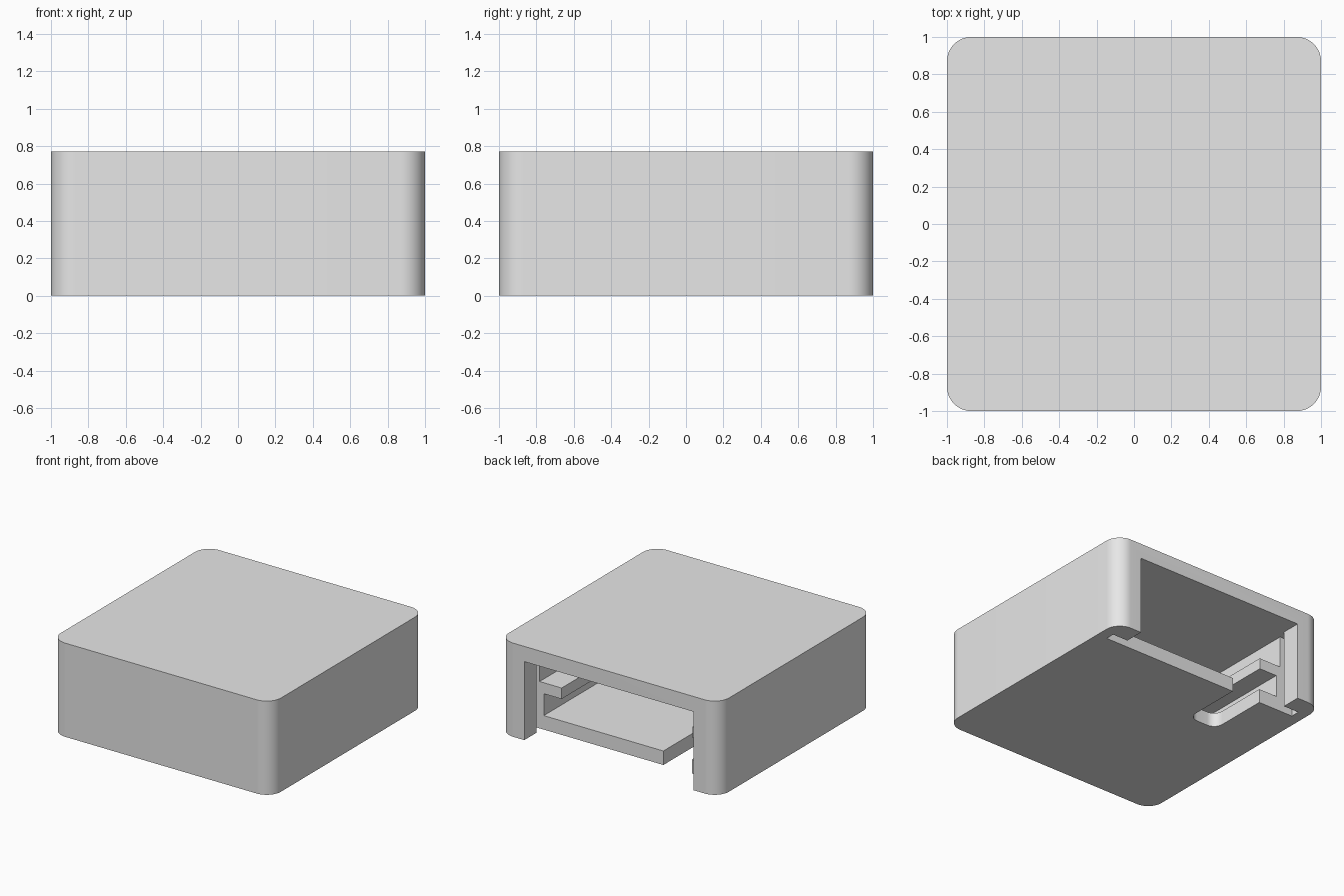
import bpy
import bmesh

old = bpy.data.objects.get("Cube")
if old:
    bpy.data.objects.remove(old)

HEIGHT = 0.77
DOOR_TOP = 0.645    # underside of the roof
FRONT = -0.8        # inner face of the front wall
SHELL_END = 0.765   # where the panel groove begins

# Single grey material
grey = bpy.data.materials.new("light_grey")
grey.use_nodes = True
grey.diffuse_color = (0.8, 0.8, 0.8, 1)
grey.node_tree.nodes["Principled BSDF"].inputs["Base Color"].default_value = (0.8, 0.8, 0.8, 1)


def block(name, x, y, z, radius=0.0, segments=12):
    """Box from three (min, max) ranges, with optional rounded vertical edges."""
    bm = bmesh.new()
    bmesh.ops.create_cube(bm, size=1)
    for v in bm.verts:
        v.co = [r[0] + (c + 0.5) * (r[1] - r[0]) for c, r in zip(v.co, (x, y, z))]
    if radius:
        upright = [e for e in bm.edges
                   if abs(e.verts[0].co.z - e.verts[1].co.z) > 0.01]
        bmesh.ops.bevel(bm, geom=upright, offset=radius, segments=segments,
                        profile=0.5, affect='EDGES')
    mesh = bpy.data.meshes.new(name)
    bm.to_mesh(mesh)
    bm.free()
    mesh.materials.append(grey)
    obj = bpy.data.objects.new(name, mesh)
    bpy.context.collection.objects.link(obj)
    return obj


def sym(half):
    return (-half, half)


# Outer body
housing = block("housing", sym(1), sym(1), (0, HEIGHT), radius=0.13, segments=16)

# Hollows: doorway, panel groove, chambers above and below the side rails, floor slot
inside = (FRONT, 0.8)
cutters = [
    block("doorway_cutter", sym(0.77), (0.8, 1.1), (-0.1, DOOR_TOP)),
    block("groove_cutter", sym(0.91), (SHELL_END, 0.84), (-0.1, DOOR_TOP)),
    block("upper_chamber_cutter", sym(0.795), inside, (0.385, DOOR_TOP)),
    block("rail_gap_cutter", sym(0.595), inside, (0.2, 0.5)),
    block("lower_chamber_cutter", sym(0.757), inside, (0.115, 0.295)),
    block("floor_slot_cutter", (-0.59, -0.33), (0.25, 1.05), (-0.1, 0.2), radius=0.08),
]
for cutter in cutters:
    cutter.hide_render = True
    cut = housing.modifiers.new(cutter.name, 'BOOLEAN')
    cut.operation = 'DIFFERENCE'
    cut.solver = 'EXACT'
    cut.object = cutter

# Bake the cuts and drop the cutters
graph = bpy.context.evaluated_depsgraph_get()
graph.update()
result = bpy.data.meshes.new_from_object(housing.evaluated_get(graph))
housing.modifiers.clear()
housing.data = result
result.name = "housing"
for cutter in cutters:
    bpy.data.objects.remove(cutter)

# Smooth rounded corners, sharp edges elsewhere
bpy.ops.object.select_all(action='DESELECT')
housing.select_set(True)
bpy.context.view_layer.objects.active = housing
bpy.ops.object.shade_smooth_by_angle(angle=0.5)
